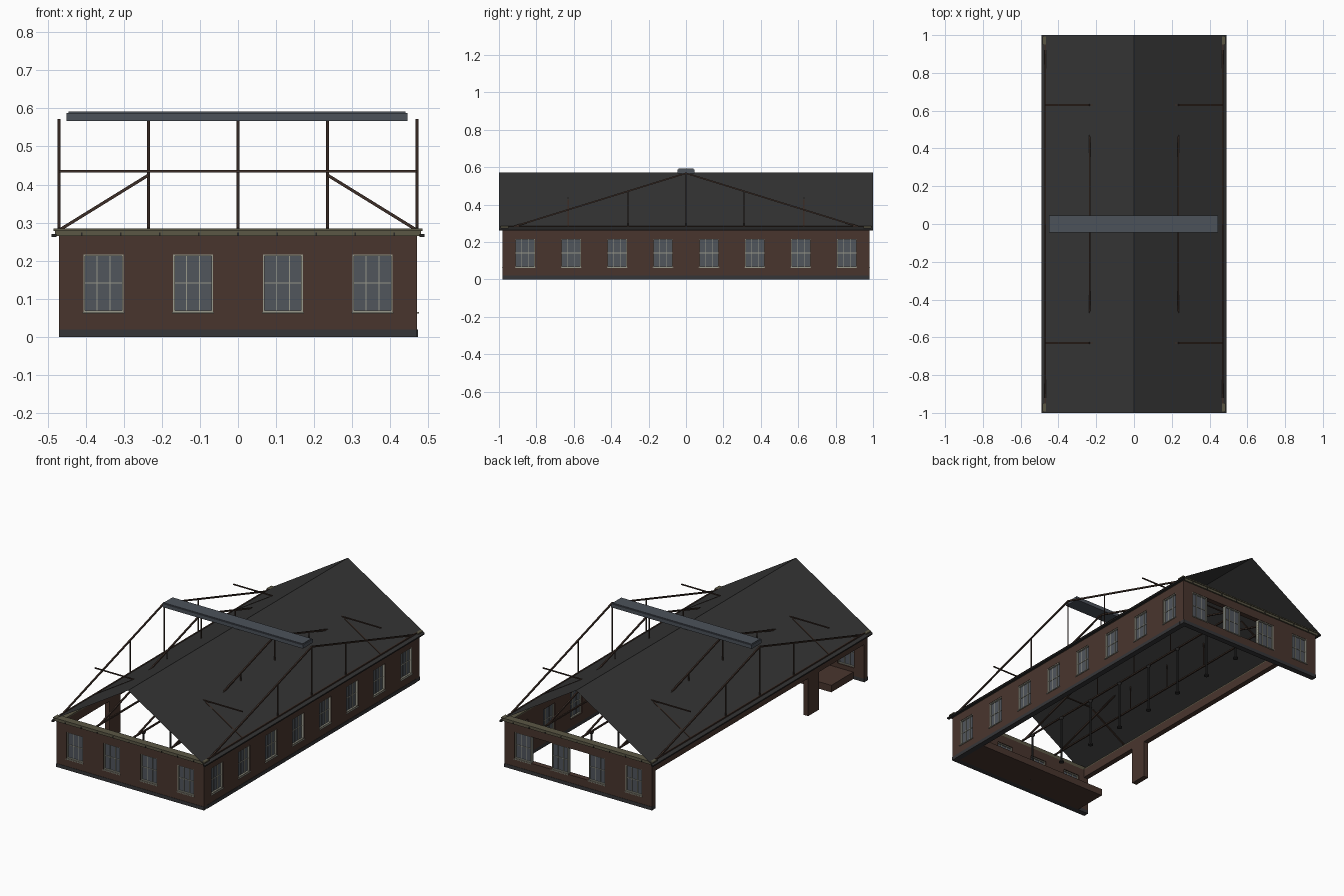
import bpy, bmesh
from mathutils import Vector, Matrix

cube = bpy.data.objects.get("Cube")
if cube:
    bpy.data.objects.remove(cube)


def material(name, r, g, b):
    m = bpy.data.materials.new(name)
    m.use_nodes = True
    m.diffuse_color = (r, g, b, 1)
    bsdf = m.node_tree.nodes["Principled BSDF"]
    bsdf.inputs["Base Color"].default_value = (r, g, b, 1)
    bsdf.inputs["Roughness"].default_value = 0.8
    return m


BRICK = material("brown brick", .066, .036, .027)
ROOF = material("dark roofing", .036, .036, .036)
BASE = material("charcoal plinth", .036, .036, .039)
GLASS = material("slate glass", .082, .092, .108)
FRAME = material("pale frame", .32, .32, .26)
TRIM = material("olive trim", .105, .095, .06)
TIMBER = material("dark timber", .045, .027, .02)
CAP = material("slate ridge metal", .072, .084, .102)
IRON = material("dark iron", .022, .021, .021)


class Part:
    """Collects simple solids into one mesh object."""

    def __init__(self, name, mat):
        self.name, self.mat, self.bm = name, mat, bmesh.new()

    def box(self, lo, hi):
        lo, hi = Vector(lo), Vector(hi)
        size = [abs(s) for s in hi - lo]
        mat = Matrix.Translation((lo + hi) / 2) @ Matrix.Diagonal((*size, 1))
        bmesh.ops.create_cube(self.bm, size=1, matrix=mat)

    def bar(self, a, b, w=.007):
        a, b = Vector(a), Vector(b)
        d = b - a
        mat = (Matrix.Translation((a + b) / 2) @ d.to_track_quat('Z', 'Y').to_matrix().to_4x4()
               @ Matrix.Diagonal((w, w, d.length, 1)))
        bmesh.ops.create_cube(self.bm, size=1, matrix=mat)

    def rod(self, x, y, z0, z1, r0, r1):
        bmesh.ops.create_cone(self.bm, cap_ends=True, segments=10, radius1=r0, radius2=r1,
                              depth=z1 - z0, matrix=Matrix.Translation((x, y, (z0 + z1) / 2)))

    def done(self):
        me = bpy.data.meshes.new(self.name)
        self.bm.to_mesh(me)
        self.bm.free()
        me.materials.append(self.mat)
        ob = bpy.data.objects.new(self.name, me)
        bpy.context.scene.collection.objects.link(ob)
        return ob


WX, WY, T = .47, .98, .03        # wall faces and thickness
SILL, HEAD, TOP = .065, .217, .265
WIN = .104
END_WIN = [-.353, -.118, .118, .353]
SIDE_WIN = [-.86 + i * 1.72 / 7 for i in range(8)]


def wall(name, half, wins, place, open_piers=()):
    """Wall along u with windows; place(u, depth, z) gives world points."""
    brick, glass = Part(name + "_wall", BRICK), Part(name + "_glass", GLASS)
    frame, plinth = Part(name + "_window_frames", FRAME), Part(name + "_plinth", BASE)

    def add(part, u0, u1, d0, d1, z0, z1):
        part.box(place(u0, d0, z0), place(u1, d1, z1))

    add(plinth, -half, half, -.002, T, 0, .02)
    add(brick, -half, half, 0, T, .02, SILL)
    add(brick, -half, half, 0, T, HEAD, TOP)
    edges = [-half] + [e for c in wins for e in (c - WIN / 2, c + WIN / 2)] + [half]
    for i in range(0, len(edges), 2):
        if i // 2 not in open_piers:
            add(brick, edges[i], edges[i + 1], 0, T, SILL, HEAD)
    for c in wins:
        l, r = c - WIN / 2, c + WIN / 2
        add(glass, l, r, .012, .016, SILL, HEAD)
        for u in (l, r - .004):
            add(frame, u, u + .004, .002, .024, SILL, HEAD)
        for z in (SILL, HEAD - .004):
            add(frame, l, r, .002, .024, z, z + .004)
        for u in (l + WIN / 3, r - WIN / 3):
            add(frame, u - .0015, u + .0015, .009, .019, SILL, HEAD)
        add(frame, l, r, .009, .019, .14, .143)
        add(frame, l - .003, r + .003, -.005, .004, SILL - .004, SILL)
    for p in (brick, glass, frame, plinth):
        p.done()


wall("front", WX, END_WIN, lambda u, d, z: (u, -WY + d, z))
wall("back", WX, END_WIN, lambda u, d, z: (u, WY - d, z), open_piers=(2, 3))
wall("right_side", WY - T, SIDE_WIN, lambda u, d, z: (WX - d, u, z))

# Open side: only the head band and one pier
side = Part("open_side_wall", BRICK)
side.box((-WX, -WY + T, HEAD), (-WX + T, WY - T, TOP))
side.box((-WX, -.54, 0), (-WX + T, -.44, HEAD))
side.done()

# Raised floor at the front end
floor = Part("platform", BRICK)
floor.box((-.40, -WY + T, 0), (WX - T, -.75, .04))
floor.done()

# Cornices with small brackets, side trims and gutters
trim = Part("cornice", TRIM)
iron = Part("gutter_and_brackets", IRON)
for s in (-1, 1):
    trim.box((-.48, s * (WY - T), TOP), (.48, s * .988, .278))
    trim.box((-.484, s * (WY - T), .278), (.484, s * .993, .285))
    trim.box((s * (WX - T), -WY, TOP), (s * .476, WY, .272))
    iron.box((s * .476, -1, .262), (s * .489, 1, .27))
    for i in range(9):
        x = -.41 + i * .1025
        iron.box((x - .002, s * .985, .266), (x + .002, s * .991, .274))
trim.done()
iron.done()

# Thin pitched roof
bm = bmesh.new()
cols = [[bm.verts.new((x, y, z)) for y in (-1, 1)]
        for x, z in ((-.49, .27), (0, .572), (.49, .27))]
for a, b in zip(cols, cols[1:]):
    bm.faces.new((a[0], b[0], b[1], a[1]))
me = bpy.data.meshes.new("roof")
bm.to_mesh(me)
bm.free()
me.materials.append(ROOF)
bpy.context.scene.collection.objects.link(bpy.data.objects.new("roof", me))

# Crosswise ridge cap
cap = Part("ridge_cap", CAP)
cap.box((-.45, -.045, .567), (.445, .045, .588))
cap.box((-.445, -.04, .588), (.44, .04, .592))
cap.done()

# Trusses running lengthwise
truss = Part("trusses", TIMBER)
for x in (-WX, -.235, 0, .235, WX):
    truss.bar((x, -.95, .283), (x, .95, .283), .008)
    truss.bar((x, 0, .283), (x, 0, .568), .005)
    for s in (-1, 1):
        truss.bar((x, s * .92, .283), (x, 0, .568), .008)
        truss.bar((x, s * .31, .283), (x, s * .31, .47), .005)
for s in (-1, 1):
    truss.bar((-WX, s * .63, .435), (WX, s * .63, .435), .006)
    for t in (-1, 1):
        truss.bar((t * WX, s * .63, .28), (t * .235, s * .63, .425), .008)
truss.done()

# Central row of columns with round bases and caps
posts = Part("columns", IRON)
for y in SIDE_WIN:
    posts.rod(0, y, 0, .28, .006, .005)
    posts.rod(0, y, 0, .008, .015, .013)
    posts.rod(0, y, .268, .28, .006, .014)
posts.done()
